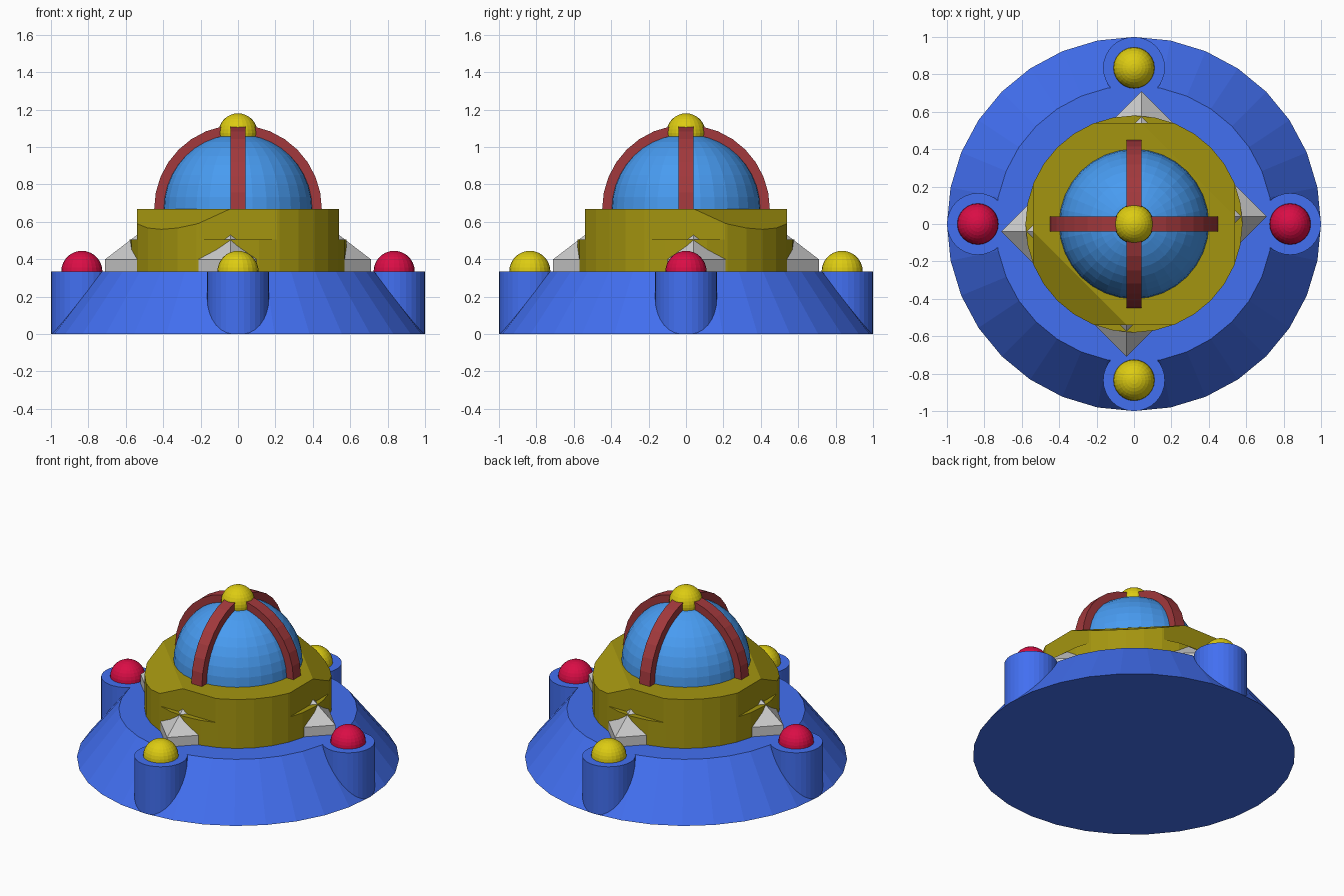
import bpy, bmesh
from math import sin, cos, pi, sqrt
from mathutils import Vector

if "Cube" in bpy.data.objects:
    bpy.data.objects.remove(bpy.data.objects["Cube"])

DECK, RIM = 0.335, 0.67


def material(name, rgb):
    m = bpy.data.materials.new(name)
    m.diffuse_color = (*rgb, 1)
    m.use_nodes = True
    m.node_tree.nodes["Principled BSDF"].inputs["Base Color"].default_value = m.diffuse_color
    return m


BLUE = material("blue", (0.055, 0.16, 0.88))
GLASS = material("glass_blue", (0.065, 0.33, 0.88))
GOLD = material("gold", (0.37, 0.30, 0.005))
YELLOW = material("yellow", (0.72, 0.60, 0.006))
RED = material("red", (0.70, 0.004, 0.06))
DARK_RED = material("dark_red", (0.36, 0.04, 0.045))


def finish(bm, name, mat=None, loc=(0, 0, 0)):
    bmesh.ops.remove_doubles(bm, verts=bm.verts, dist=1e-5)
    bmesh.ops.recalc_face_normals(bm, faces=bm.faces)
    me = bpy.data.meshes.new(name)
    bm.to_mesh(me)
    bm.free()
    ob = bpy.data.objects.new(name, me)
    ob.location = loc
    bpy.context.collection.objects.link(ob)
    if mat:
        me.materials.append(mat)
    return ob


def lathe(bm, profile, n):
    """Closed turned solid; zero-radius points become poles."""
    rings = []
    for r, z in profile:
        if r == 0:
            rings.append([bm.verts.new((0, 0, z))] * n)
        else:
            rings.append([bm.verts.new((r * cos(2 * pi * i / n), r * sin(2 * pi * i / n), z))
                          for i in range(n)])
    for a, b in zip(rings, rings[1:]):
        for i in range(n):
            j = (i + 1) % n
            bm.faces.new(list(dict.fromkeys((a[i], a[j], b[j], b[i]))))
    for ring, (r, _) in ((rings[0], profile[0]), (rings[-1], profile[-1])):
        if r:
            bm.faces.new(ring)


def turned(name, profile, n, mat=None, loc=(0, 0, 0)):
    bm = bmesh.new()
    lathe(bm, profile, n)
    return finish(bm, name, mat, loc)


def dome_profile(r, steps, start=0.0):
    angles = [start + (pi / 2 - start) * i / steps for i in range(steps)]
    return [(r * cos(a), r * sin(a)) for a in angles] + [(0, r)]


# Sloped hull with four upright pods merged into it
hull = turned("hull", [(1, 0), (0.74, DECK)], 32, BLUE)
SIDES = {"right": (1, 0), "back": (0, 1), "left": (-1, 0), "front": (0, -1)}
for side, (x, y) in SIDES.items():
    pod = turned("pod", [(0.165, 0), (0.165, DECK)], 32, BLUE, (x * 0.835, y * 0.835, 0))
    bpy.context.view_layer.objects.active = hull
    mod = hull.modifiers.new("join_pod", "BOOLEAN")
    mod.operation, mod.solver, mod.object = "UNION", "EXACT", pod
    bpy.ops.object.modifier_apply(modifier=mod.name)
    bpy.data.objects.remove(pod)
    # Lamp on the pod
    turned(side + "_lamp", dome_profile(0.11, 8), 24, RED if x else YELLOW,
           (x * 0.835, y * 0.835, DECK))
    # Pointed crystal, offset toward the nearer diagonal corner
    s = x + y
    turned(side + "_crystal", [(0.17, DECK), (0.17, 0.40), (0, 0.53)], 4, None,
           (x * 0.54 + abs(y) * s * 0.04, y * 0.54 + abs(x) * s * 0.04, 0))

# Round collar
turned("collar", [(0.58, DECK), (0.58, 0.505)], 32, GOLD)

# Upper collar: flat on four sides, bevelled at two opposite corners
bm = bmesh.new()
lathe(bm, [(0.58, 0.505), (0.58, RIM)], 32)
cuts = [(Vector((x, y, 0)) * 0.54, Vector((x, y, 0))) for x, y in SIDES.values()]
for s in (1, -1):
    d = Vector((s, s, 0)) / sqrt(2)
    cuts.append((d * 0.41 + Vector((0, 0, RIM)), d * 0.11 + Vector((0, 0, 0.17))))
for co, no in cuts:
    cut = bmesh.ops.bisect_plane(bm, geom=bm.verts[:] + bm.edges[:] + bm.faces[:],
                                 plane_co=co, plane_no=no.normalized(), clear_outer=True)
    edges = [e for e in cut["geom_cut"] if isinstance(e, bmesh.types.BMEdge)]
    bmesh.ops.holes_fill(bm, edges=edges)
finish(bm, "collar_top", GOLD)

# Glass dome and top knob
turned("dome", dome_profile(0.40, 10), 32, GLASS, (0, 0, RIM))
turned("top_knob", dome_profile(0.105, 10, -0.4), 24, YELLOW, (0, 0, 1.075))

# Two crossing ribs over the dome
for name, turn in (("rib_across", 0), ("rib_along", pi / 2)):
    bm = bmesh.new()
    sections = []
    for i in range(17):
        a = pi * i / 16
        sections.append([bm.verts.new((r * cos(a), w, r * sin(a)))
                         for r, w in ((0.39, -0.04), (0.448, -0.04), (0.448, 0.04), (0.39, 0.04))])
    for p, q in zip(sections, sections[1:]):
        for k in range(4):
            bm.faces.new((p[k], p[k - 1], q[k - 1], q[k]))
    bm.faces.new(sections[0])
    bm.faces.new(sections[-1])
    finish(bm, name, DARK_RED, (0, 0, RIM)).rotation_euler.z = turn
